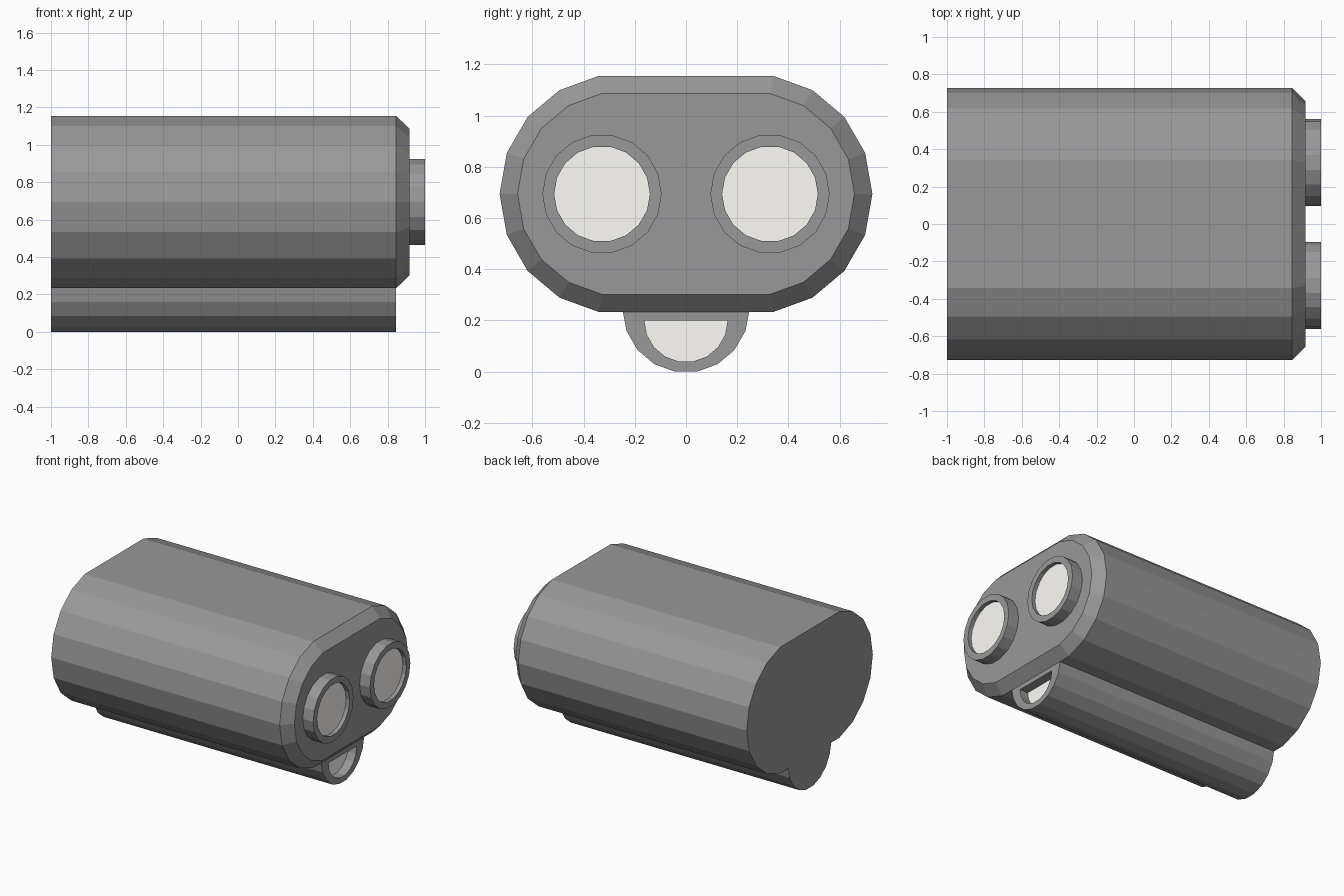
import bpy, bmesh
from math import sin, cos, radians

if "Cube" in bpy.data.objects:
    bpy.data.objects.remove(bpy.data.objects["Cube"])


def material(name, r, g, b):
    mat = bpy.data.materials.new(name)
    mat.diffuse_color = (r, g, b, 1)
    mat.use_nodes = True
    mat.node_tree.nodes["Principled BSDF"].inputs["Base Color"].default_value = mat.diffuse_color
    return mat


shell_mat = material("dark_grey_shell", 0.315, 0.315, 0.315)
lens_mat = material("pale_lens", 1.0, 0.985, 0.94)


def arc(r, y, z, a0, a1):
    """Points every 20 degrees of a circle in the YZ plane."""
    return [(y + r * cos(radians(a)), z + r * sin(radians(a)))
            for a in range(a0, a1 + 1, 20)]


def loft(name, rings, start_cap=True, end_cap=True, mat=shell_mat):
    """Skin a list of (x, profile) rings with flat faces."""
    bm = bmesh.new()
    loops = [[bm.verts.new((x, y, z)) for y, z in prof] for x, prof in rings]
    for a, b in zip(loops, loops[1:]):
        n = len(a)
        for i in range(n):
            j = (i + 1) % n
            bm.faces.new((a[i], a[j], b[j], b[i]))
    if start_cap:
        bm.faces.new(loops[0][::-1])
    if end_cap:
        bm.faces.new(loops[-1])
    me = bpy.data.meshes.new(name)
    bm.to_mesh(me)
    bm.free()
    me.materials.append(mat)
    ob = bpy.data.objects.new(name, me)
    bpy.context.collection.objects.link(ob)
    return ob


def body_profile(r):
    c, z = 0.26, 0.694
    return arc(r, c, z, -80, 80) + arc(r, -c, z, 100, 260)


# main housing with chamfered front
loft("housing", [(-1, body_profile(0.468)), (0.846, body_profile(0.468)),
                 (0.916, body_profile(0.398))])

# twin eyepiece rims with recessed lenses
for side, s in (("left", 1), ("right", -1)):
    a0 = 0 if s > 0 else 180
    outer = arc(0.233, s * 0.328, 0.694, a0, a0 + 340)
    inner = arc(0.187, s * 0.328, 0.694, a0, a0 + 340)
    depth = 0.972
    loft(side + "_lens_rim", [(0.914, outer), (1, outer), (1, inner), (depth, inner)],
         False, False)
    loft(side + "_lens", [(depth, inner)], False, True, lens_mat)

# half-round lower tube with recessed window
outer = arc(0.247, 0, 0.243, 180, 360)
outer[0], outer[-1] = (-0.247, 0.235), (0.247, 0.235)
inner = arc(0.163, 0, 0.2, 180, 360)
loft("lower_tube", [(-1, outer), (0.846, outer), (0.846, inner), (0.78, inner)],
     True, False)
loft("lower_window", [(0.78, inner)], False, True, lens_mat)
